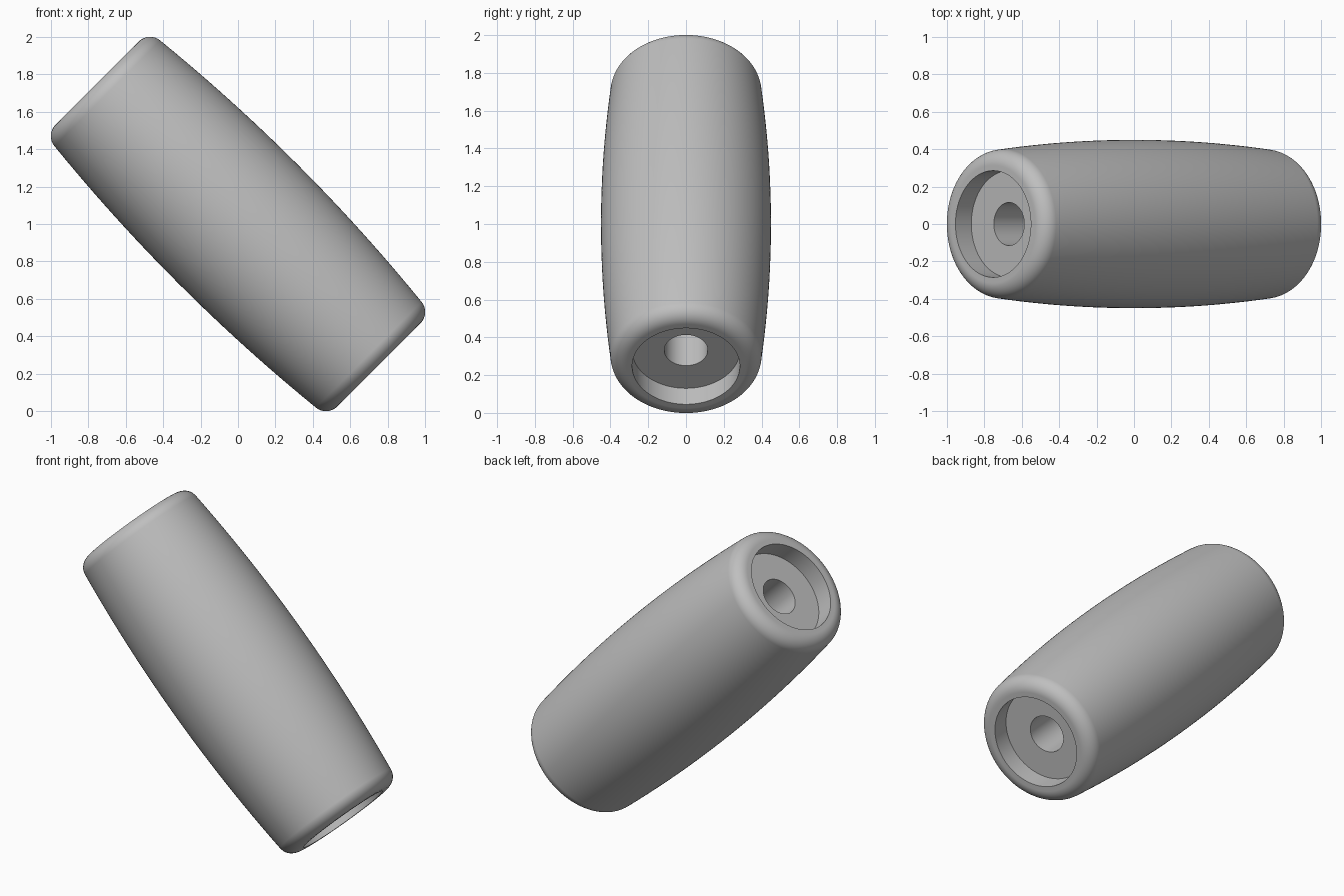
import bpy, bmesh
from math import sin, cos, tau, radians, asin
from mathutils import Matrix, Vector

cube = bpy.data.objects.get("Cube")
if cube:
    bpy.data.objects.remove(cube, do_unlink=True)

# Main sizes, measured along and out from the roller's axis
MID_R, FILLET_R = 0.45, 0.085
FILLET_C = Vector((0.315, 0, 0.98))   # centre of the rounded rim
BORE_R, RECESS_R = 0.115, 0.285
FLOOR_H, END_H = 0.945, FILLET_C.z + FILLET_R
CROWN_R = 10.0                        # radius of the bulging side

# Material
grey = bpy.data.materials.new("plain_grey")
grey.use_nodes = True
colour = (0.52, 0.52, 0.52, 1)
grey.diffuse_color = colour
bsdf = grey.node_tree.nodes["Principled BSDF"]
bsdf.inputs["Base Color"].default_value = colour
bsdf.inputs["Roughness"].default_value = 0.6


def half_profile():
    """Upper half section: bore, recess, rounded rim, crowned side."""
    pts = [(BORE_R, FLOOR_H), (RECESS_R, FLOOR_H), (RECESS_R, END_H)]
    tilt = asin(FILLET_C.z / CROWN_R)
    steps = 12
    for i in range(steps + 1):
        a = radians(90) + (tilt - radians(90)) * i / steps
        pts.append((FILLET_C.x + FILLET_R * cos(a), FILLET_C.z + FILLET_R * sin(a)))
    # side runs from the rim's tangent point to the widest radius
    r_end, h_end = pts[-1]
    sides = 12
    for i in range(1, sides):
        h = h_end * (1 - i / sides)
        pts.append((MID_R - (MID_R - r_end) * (h / h_end) ** 2, h))
    return pts


# Barrel: full section spun around its axis
upper = half_profile()
section = upper + [(MID_R, 0)] + [(r, -h) for r, h in reversed(upper)]
bm = bmesh.new()
verts = [bm.verts.new((r, 0, h)) for r, h in section]
edges = [bm.edges.new((v, verts[(i + 1) % len(verts)])) for i, v in enumerate(verts)]
bmesh.ops.spin(bm, geom=verts + edges, cent=(0, 0, 0), axis=(0, 0, 1),
               angle=tau, steps=128, use_merge=True)
bmesh.ops.remove_doubles(bm, verts=bm.verts, dist=1e-5)
bmesh.ops.recalc_face_normals(bm, faces=bm.faces)

# Lean the axis over and lift it to stand on the ground
bm.transform(Matrix.Translation((0, 0, 1)) @ Matrix.Rotation(radians(-45), 4, 'Y'))
mesh = bpy.data.meshes.new("barrel_grip")
bm.to_mesh(mesh)
bm.free()
mesh.materials.append(grey)
barrel = bpy.data.objects.new("barrel_grip", mesh)
bpy.context.collection.objects.link(barrel)

# Smooth skin with crisp recess and bore edges
bpy.ops.object.select_all(action='DESELECT')
barrel.select_set(True)
bpy.context.view_layer.objects.active = barrel
bpy.ops.object.shade_smooth_by_angle(angle=radians(30))
weighted = barrel.modifiers.new("even_shading", 'WEIGHTED_NORMAL')
weighted.keep_sharp = True
